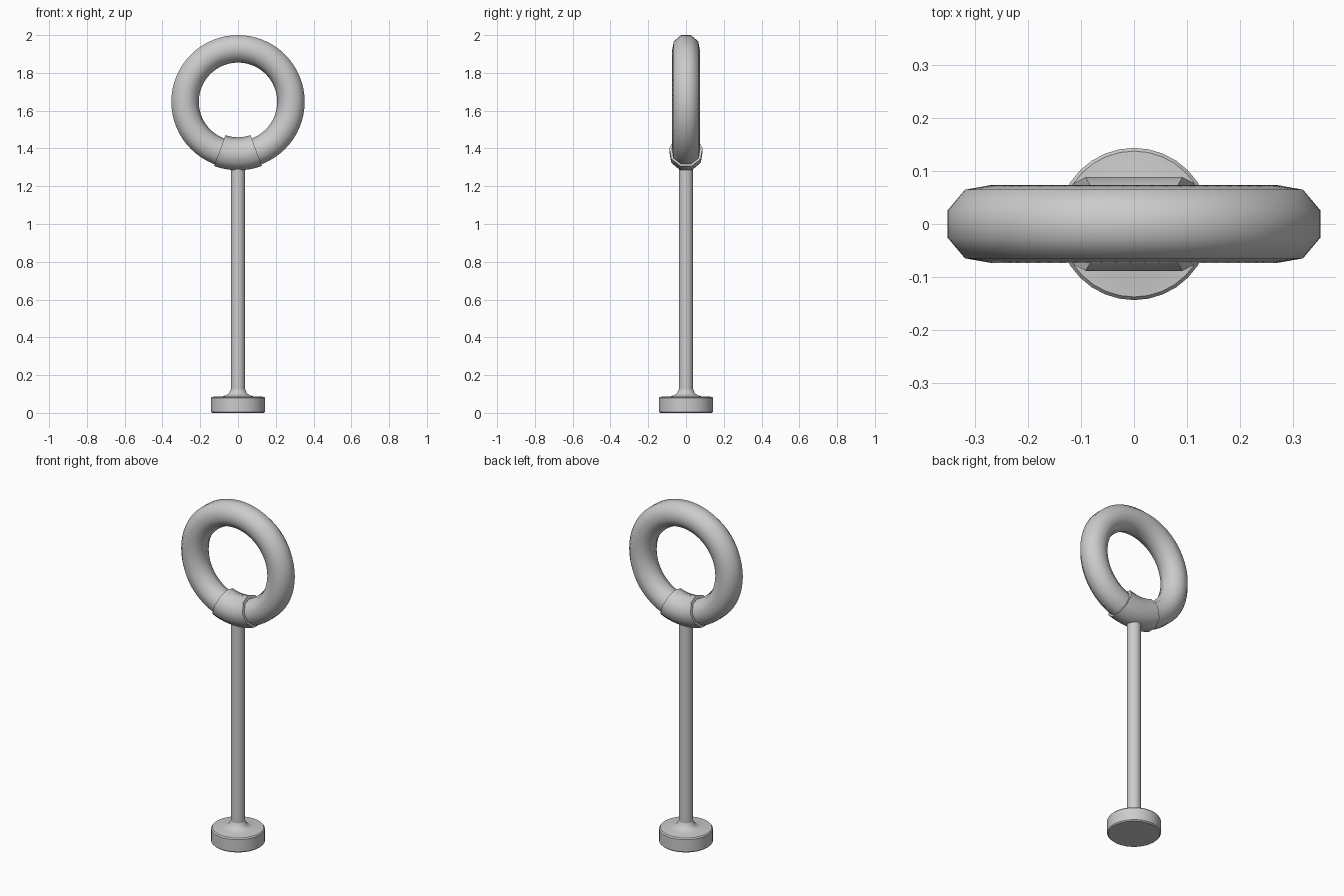
import bpy, bmesh
from math import sin, cos, pi, radians

if "Cube" in bpy.data.objects:
    bpy.data.objects.remove(bpy.data.objects["Cube"])

CENTER_Z = 1.647
SIDES = 9


def finish(bm, name, angle):
    bmesh.ops.recalc_face_normals(bm, faces=bm.faces)
    mesh = bpy.data.meshes.new(name)
    bm.to_mesh(mesh)
    bm.free()
    obj = bpy.data.objects.new(name, mesh)
    bpy.context.collection.objects.link(obj)
    bpy.ops.object.select_all(action='DESELECT')
    obj.select_set(True)
    bpy.context.view_layer.objects.active = obj
    bpy.ops.object.shade_smooth_by_angle(angle=radians(angle))
    return obj


def tube_arc(name, major, minor, start, end, steps):
    """Nine-sided tube swept around the ring centre; 0 degrees points down."""
    bm = bmesh.new()
    closed = end - start >= 360
    rings = []
    for i in range(steps if closed else steps + 1):
        a = radians(start + (end - start) * i / steps)
        ring = []
        for k in range(SIDES):
            t = 2 * pi * (k + 0.5) / SIDES
            r = major + minor * cos(t)
            ring.append(bm.verts.new((r * sin(a), minor * sin(t), CENTER_Z - r * cos(a))))
        rings.append(ring)
    pairs = list(zip(rings, rings[1:]))
    if closed:
        pairs.append((rings[-1], rings[0]))
    else:
        bm.faces.new(rings[0])
        bm.faces.new(rings[-1])
    for p, q in pairs:
        for k in range(SIDES):
            n = (k + 1) % SIDES
            bm.faces.new((p[k], p[n], q[n], q[k]))
    return finish(bm, name, 50)


def lathe(name, profile, steps=32):
    bm = bmesh.new()
    verts = [bm.verts.new((r, 0, z)) for r, z in profile]
    edges = [bm.edges.new(e) for e in zip(verts, verts[1:])]
    bmesh.ops.spin(bm, geom=verts + edges, cent=(0, 0, 0), axis=(0, 0, 1),
                   angle=2 * pi, steps=steps, use_merge=True)
    bmesh.ops.remove_doubles(bm, verts=bm.verts, dist=1e-5)
    return finish(bm, name, 40)


# Ring and the thicker collar clasping its bottom
tube_arc("ring", 0.2825, 0.075, 0, 360, 64)
tube_arc("collar", 0.278, 0.09, -20.5, 20.5, 8)

# Post
lathe("post", [(0, 0.08), (0.038, 0.08), (0.038, 1.32), (0, 1.32)])

# Round foot with softened rims and a fillet up to the post
lathe("foot", [(0, 0), (0.138, 0), (0.144, 0.006), (0.144, 0.078), (0.138, 0.085),
               (0.08, 0.088), (0.06, 0.094), (0.047, 0.105), (0.038, 0.125), (0, 0.125)])
